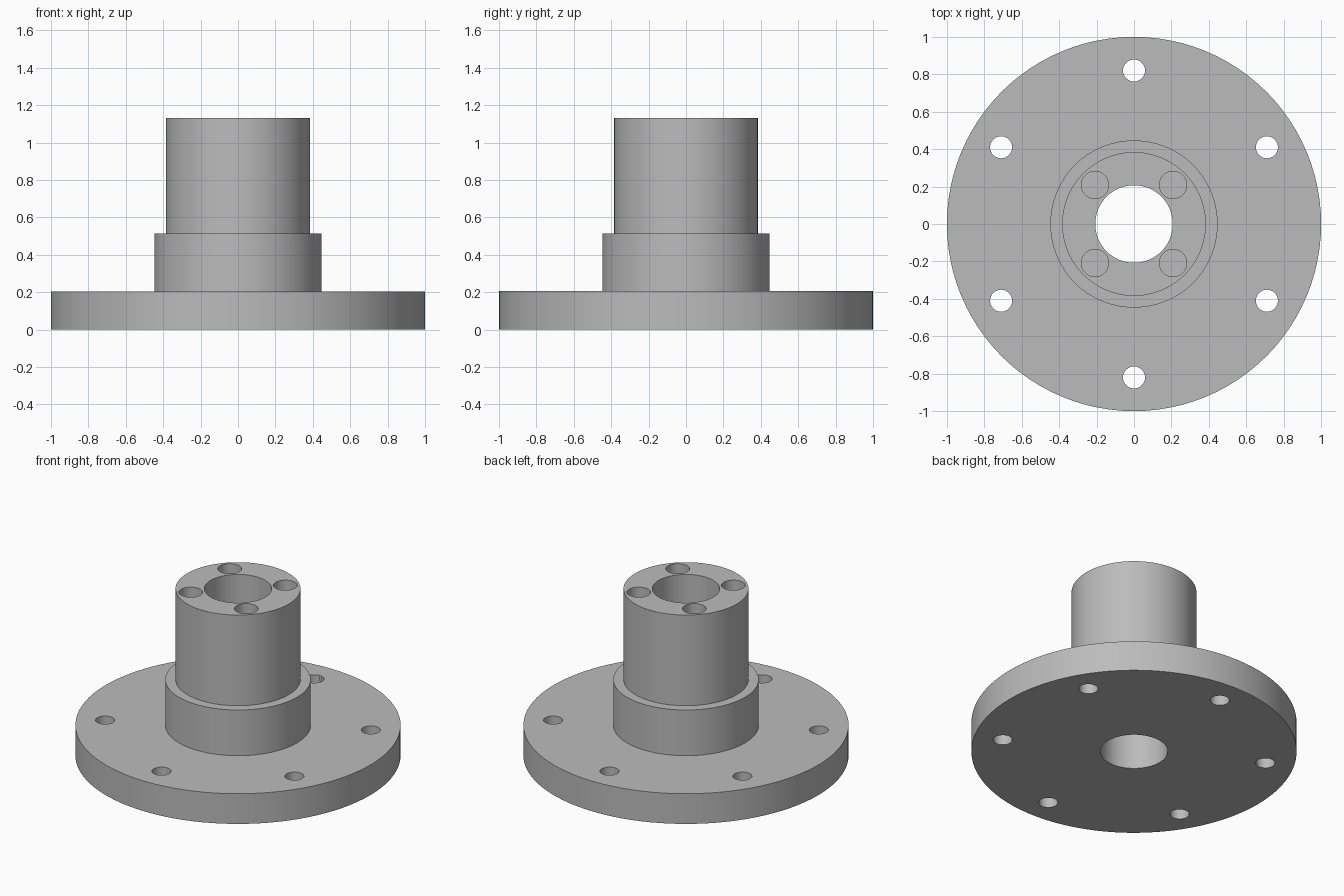
import bpy, bmesh
from math import cos, sin, radians, tau

cube = bpy.data.objects.get("Cube")
if cube:
    bpy.data.objects.remove(cube, do_unlink=True)

# Plain grey metal
GREY = (0.5, 0.5, 0.5, 1)
metal = bpy.data.materials.new("grey_metal")
metal.use_nodes = True
metal.diffuse_color = GREY
metal.node_tree.nodes["Principled BSDF"].inputs["Base Color"].default_value = GREY

FLANGE_TOP, COLLAR_TOP, HUB_TOP = 0.205, 0.515, 1.13
BORE = 0.207
SEGMENTS = 96


def add_object(name, bm):
    bmesh.ops.recalc_face_normals(bm, faces=bm.faces)
    mesh = bpy.data.meshes.new(name)
    bm.to_mesh(mesh)
    bm.free()
    mesh.materials.append(metal)
    obj = bpy.data.objects.new(name, mesh)
    bpy.context.collection.objects.link(obj)
    return obj


def lathe(name, profile):
    """Turn a closed (radius, height) outline around the z axis."""
    bm = bmesh.new()
    rings = [[bm.verts.new((r * cos(tau * i / SEGMENTS), r * sin(tau * i / SEGMENTS), z))
              for i in range(SEGMENTS)] for r, z in profile]
    for a, b in zip(rings, rings[1:] + rings[:1]):
        for i in range(SEGMENTS):
            j = (i + 1) % SEGMENTS
            bm.faces.new((a[i], a[j], b[j], b[i]))
    return add_object(name, bm)


def drill_ring(name, count, start, circle, radius, bottom, top):
    """Cylinders spaced evenly on a bolt circle."""
    bm = bmesh.new()
    for k in range(count):
        angle = radians(start) + tau * k / count
        made = bmesh.ops.create_cone(bm, cap_ends=True, segments=32, radius1=radius,
                                     radius2=radius, depth=top - bottom)
        bmesh.ops.translate(bm, verts=made["verts"], vec=(
            circle * cos(angle), circle * sin(angle), (top + bottom) / 2))
    drill = add_object(name, bm)
    drill.hide_render = True
    return drill


# Stepped body: wide flange, short collar, tall hub, bored through
body = lathe("flanged_hub", [
    (BORE, 0), (1, 0), (1, FLANGE_TOP), (0.447, FLANGE_TOP), (0.447, COLLAR_TOP),
    (0.384, COLLAR_TOP), (0.384, HUB_TOP), (BORE, HUB_TOP)])

# Six through holes in the flange, four blind holes in the hub's end
drills = [
    drill_ring("flange_hole_cutter", 6, 30, 0.82, 0.059, -0.1, FLANGE_TOP + 0.1),
    drill_ring("hub_hole_cutter", 4, 45, 0.295, 0.073, HUB_TOP - 0.4, HUB_TOP + 0.1)]

bpy.context.view_layer.objects.active = body
for drill in drills:
    cut = body.modifiers.new(drill.name, 'BOOLEAN')
    cut.operation = 'DIFFERENCE'
    cut.solver = 'EXACT'
    cut.object = drill
    bpy.ops.object.modifier_apply(modifier=cut.name)
    bpy.data.objects.remove(drill, do_unlink=True)

# Smooth round walls, crisp rims
bpy.ops.object.select_all(action='DESELECT')
body.select_set(True)
bpy.ops.object.shade_smooth_by_angle(angle=radians(30))
